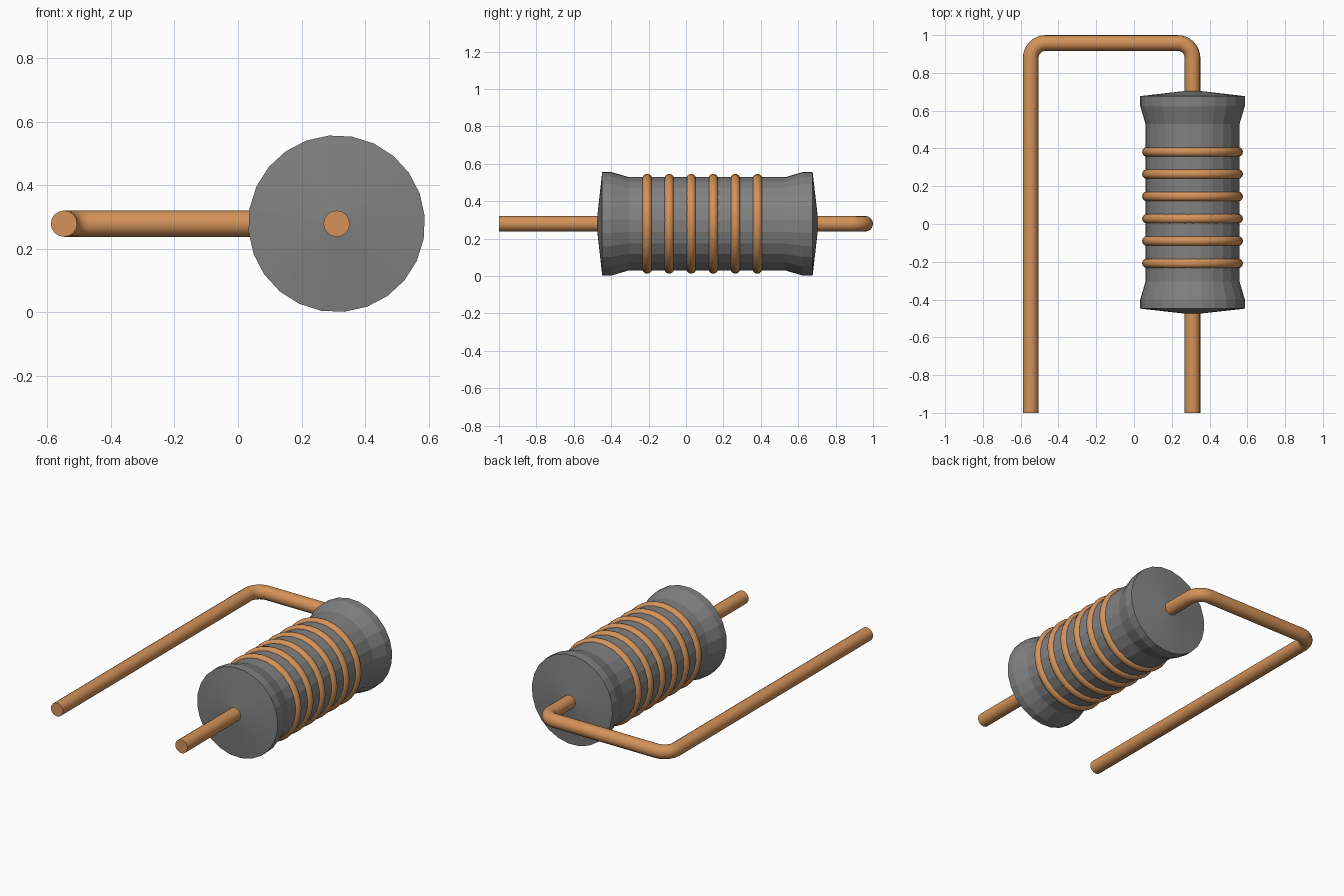
import bpy, bmesh
from math import sin, cos, pi, radians

if "Cube" in bpy.data.objects:
    bpy.data.objects.remove(bpy.data.objects["Cube"])

AX, AZ = 0.31, 0.279      # body axis runs along y
WIRE_R = 0.0415


def make_material(name, color):
    mat = bpy.data.materials.new(name)
    mat.diffuse_color = color
    mat.use_nodes = True
    mat.node_tree.nodes["Principled BSDF"].inputs["Base Color"].default_value = mat.diffuse_color
    return mat


copper = make_material("copper", (0.66, 0.29, 0.10, 1))
ceramic = make_material("dark_ceramic", (0.22, 0.22, 0.22, 1))


# Body: 24-sided faceted spool with flared ends and shallow cone caps
def make_body():
    profile = [(-0.448, 0.278), (-0.40, 0.278), (-0.305, 0.25),
               (0.53, 0.25), (0.625, 0.278), (0.677, 0.278)]
    n = 24
    bm = bmesh.new()
    rows = []
    for y, r in profile:
        angles = [radians(10 + 360 * i / n) for i in range(n)]
        rows.append([bm.verts.new((AX + r * sin(a), y, AZ + r * cos(a))) for a in angles])
    for a, b in zip(rows, rows[1:]):
        for i in range(n):
            j = (i + 1) % n
            bm.faces.new((a[i], a[j], b[j], b[i]))
    for row, y in ((rows[0], -0.479), (rows[-1], 0.709)):
        tip = bm.verts.new((AX, y, AZ))
        for i in range(n):
            bm.faces.new((row[i], row[(i + 1) % n], tip))
    bmesh.ops.recalc_face_normals(bm, faces=bm.faces)
    mesh = bpy.data.meshes.new("body")
    bm.to_mesh(mesh)
    bm.free()
    mesh.materials.append(ceramic)
    bpy.context.collection.objects.link(bpy.data.objects.new("body", mesh))


# Round copper wire swept along a path of points
def make_wire(name, points):
    curve = bpy.data.curves.new(name, "CURVE")
    curve.dimensions = "3D"
    curve.bevel_depth = WIRE_R
    curve.bevel_resolution = 6
    curve.use_fill_caps = True
    spline = curve.splines.new("POLY")
    spline.points.add(len(points) - 1)
    for p, (x, y) in zip(spline.points, points):
        p.co = (x, y, AZ, 1)
    obj = bpy.data.objects.new(name, curve)
    bpy.context.collection.objects.link(obj)
    bpy.ops.object.select_all(action="DESELECT")
    obj.select_set(True)
    bpy.context.view_layer.objects.active = obj
    bpy.ops.object.convert(target="MESH")
    obj = bpy.context.object
    obj.data.materials.clear()
    obj.data.materials.append(copper)
    bpy.ops.object.shade_smooth_by_angle(angle=radians(40))


# Quarter-circle bend between two angles
def bend(cx, cy, r, start, end, steps=8):
    return [(cx + r * cos(start + (end - start) * i / steps),
             cy + r * sin(start + (end - start) * i / steps)) for i in range(steps + 1)]


make_body()

# Leads: a straight one in front, a folded-back one behind
LX, TOP, BR = -0.547, 1 - WIRE_R, 0.08
make_wire("front_lead", [(AX, -1), (AX, -0.45)])
make_wire("bent_lead", [(AX, 0.68)]
          + bend(AX - BR, TOP - BR, BR, 0, pi / 2)
          + bend(LX + BR, TOP - BR, BR, pi / 2, pi)
          + [(LX, -1)])

# Winding: six evenly spaced copper rings
for i in range(6):
    bpy.ops.mesh.primitive_torus_add(
        location=(AX, -0.208 + 0.118 * i, AZ), rotation=(pi / 2, 0, 0),
        major_segments=36, minor_segments=12, major_radius=0.241, minor_radius=0.026)
    ring = bpy.context.object
    ring.name = f"winding_ring_{i + 1}"
    ring.data.materials.append(copper)
    bpy.ops.object.shade_smooth_by_angle(angle=radians(60))
